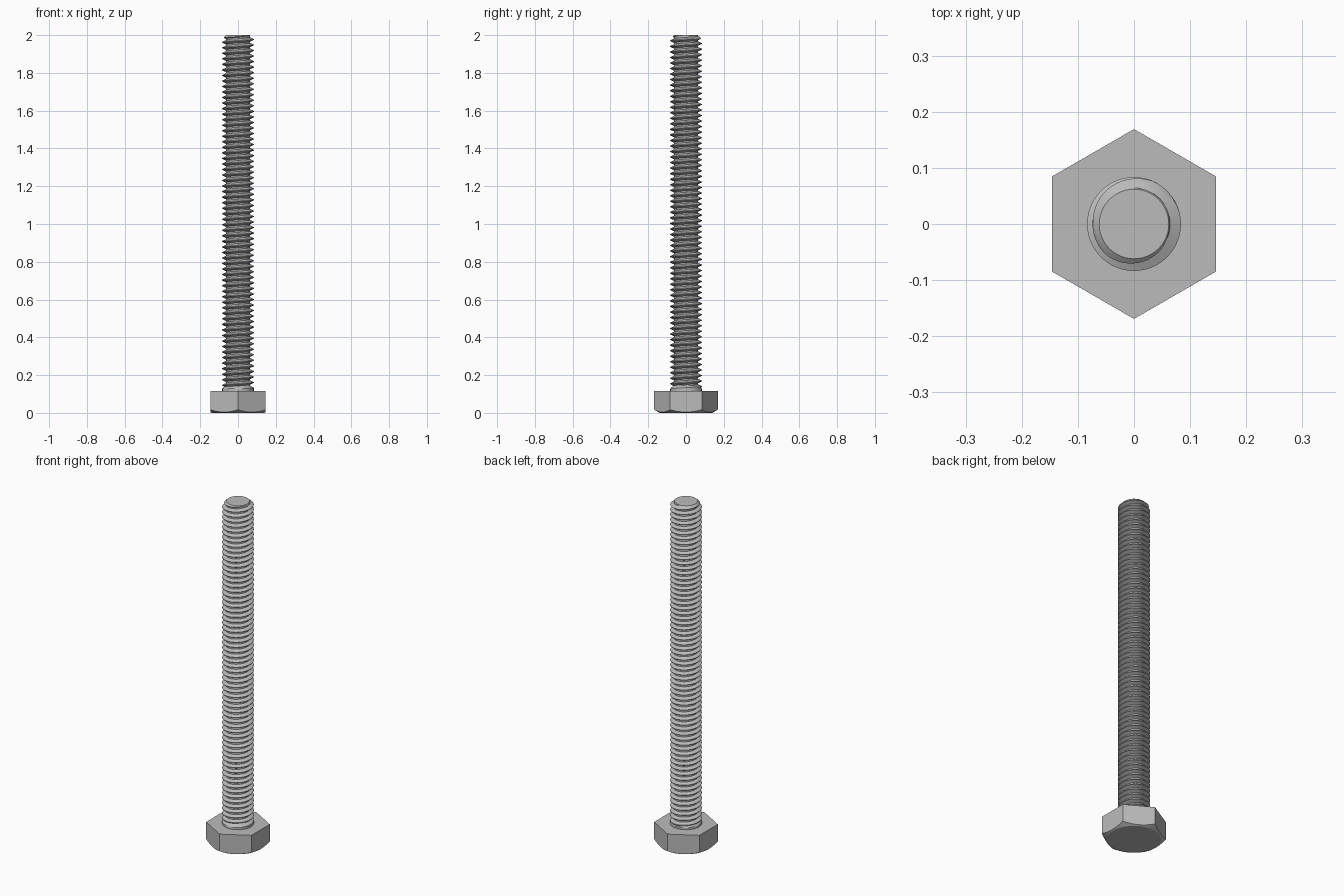
import bpy, bmesh, math

if "Cube" in bpy.data.objects:
    bpy.data.objects.remove(bpy.data.objects["Cube"])

# Main sizes
SCALE = 2 / 47.8
HEAD_H = 2.8 * SCALE
FLAT = 3.5 * SCALE           # centre to flat of the hexagon
MAJOR = 2.0 * SCALE
MINOR = 1.54 * SCALE
PITCH = 0.7 * SCALE
TOP = 2.0

steel = bpy.data.materials.new("grey steel")
steel.use_nodes = True
colour = (0.5, 0.5, 0.5, 1)
steel.diffuse_color = colour
shader = next(n for n in steel.node_tree.nodes if n.type == "BSDF_PRINCIPLED")
shader.inputs["Base Color"].default_value = colour


def polar(r, a, z):
    return (r * math.cos(a), r * math.sin(a), z)


def finish(bm, name, angle):
    bmesh.ops.remove_doubles(bm, verts=bm.verts, dist=1e-5)
    bmesh.ops.recalc_face_normals(bm, faces=bm.faces)
    mesh = bpy.data.meshes.new(name)
    bm.to_mesh(mesh)
    bm.free()
    mesh.materials.append(steel)
    obj = bpy.data.objects.new(name, mesh)
    bpy.context.collection.objects.link(obj)
    bpy.ops.object.select_all(action="DESELECT")
    obj.select_set(True)
    bpy.context.view_layer.objects.active = obj
    bpy.ops.object.shade_smooth_by_angle(angle=math.radians(angle))


# Hexagonal head with a conical chamfer round its underside
def build_head(steps=72):
    bm = bmesh.new()
    washer = FLAT * 0.95
    rings = [[], [], []]
    for i in range(steps):
        a = math.tau * i / steps
        sector = (a + math.pi / 6) % (math.pi / 3) - math.pi / 6
        r = FLAT / math.cos(sector)
        low = (r - washer) * math.tan(math.radians(30))
        rings[0].append(bm.verts.new(polar(washer, a, 0)))
        rings[1].append(bm.verts.new(polar(r, a, low)))
        rings[2].append(bm.verts.new(polar(r, a, HEAD_H)))
    for lower, upper in zip(rings, rings[1:]):
        for i in range(steps):
            j = (i + 1) % steps
            bm.faces.new((lower[i], lower[j], upper[j], upper[i]))
    bm.faces.new(rings[0])
    bm.faces.new(rings[2])
    finish(bm, "hex_head", 20)


# Thread radius: flat crest, sloped flanks, flat root, limited by both ends
def thread_radius(a, z):
    turn = ((z - HEAD_H) / PITCH - a / math.tau) % 1
    away = abs(turn - 0.5) * 2                 # 0 at the crest, 1 at the root
    t = min(max((away - 0.125) / 0.625, 0), 1)
    r = MAJOR + (MINOR - MAJOR) * t
    neck = MAJOR - max(z - HEAD_H - 0.012, 0) * 1.2
    chamfer = 0.062 + (TOP - z) * 1.1
    return min(max(r, neck), chamfer, MAJOR)


# Threaded shank: a helical sheet of profile points, closed by end caps
def build_shank(steps=48):
    bm = bmesh.new()
    marks = [0, 0.125, 0.28, 0.4375, 0.5625, 0.72, 0.875]
    per = len(marks)
    turns = math.ceil((TOP - HEAD_H) / PITCH) + 1
    columns = []
    for i in range(steps + 1):
        a = math.tau * i / steps
        column = []
        for k in range(-2, turns + 1):
            for m in marks:
                z = HEAD_H + (k + m + i / steps) * PITCH
                z = min(max(z, HEAD_H), TOP)
                column.append(bm.verts.new(polar(thread_radius(a, z), a, z)))
        columns.append(column)
    for left, right in zip(columns, columns[1:]):
        for n in range(len(left) - 1):
            bm.faces.new((left[n], right[n], right[n + 1], left[n + 1]))
    bmesh.ops.remove_doubles(bm, verts=bm.verts, dist=1e-5)
    bmesh.ops.dissolve_degenerate(bm, edges=bm.edges, dist=1e-6)
    border = [e for e in bm.edges if len(e.link_faces) == 1]
    bmesh.ops.holes_fill(bm, edges=border, sides=0)
    finish(bm, "threaded_shank", 30)


build_head()
build_shank()
